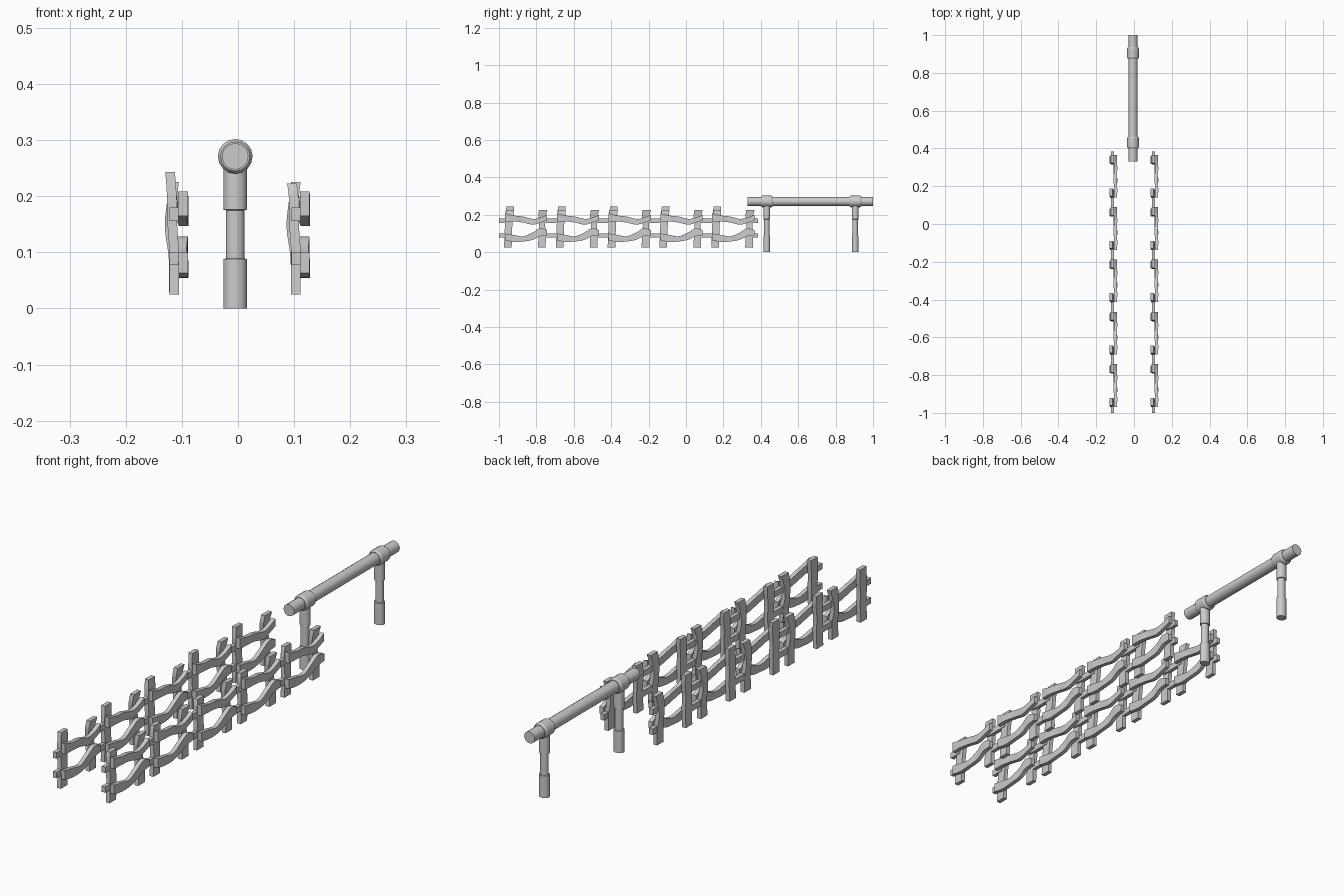
import bpy, bmesh, math
from mathutils import Matrix, Vector

cube = bpy.data.objects.get("Cube")
if cube:
    bpy.data.objects.remove(cube, do_unlink=True)

grey = bpy.data.materials.new("light grey")
grey.use_nodes = True
colour = (0.6, 0.6, 0.6, 1)
grey.diffuse_color = colour
grey.node_tree.nodes["Principled BSDF"].inputs["Base Color"].default_value = colour

SECTIONS, PITCH = 5, 0.277


def finish(name, bm, smooth_angle):
    bmesh.ops.recalc_face_normals(bm, faces=bm.faces)
    mesh = bpy.data.meshes.new(name)
    bm.to_mesh(mesh)
    bm.free()
    mesh.materials.append(grey)
    obj = bpy.data.objects.new(name, mesh)
    bpy.context.collection.objects.link(obj)
    bpy.ops.object.select_all(action='DESELECT')
    obj.select_set(True)
    bpy.context.view_layer.objects.active = obj
    bpy.ops.object.shade_smooth_by_angle(angle=math.radians(smooth_angle))
    return obj


def spline(points, steps=4):
    """Smooth the control points with a Catmull-Rom curve."""
    p = [Vector(q) for q in points]
    p = [2 * p[0] - p[1]] + p + [2 * p[-1] - p[-2]]
    out = []
    for a, b, c, d in zip(p, p[1:], p[2:], p[3:]):
        for i in range(steps):
            t = i / steps
            out.append(0.5 * (2 * b + (c - a) * t + (2 * a - 5 * b + 4 * c - d) * t * t
                              + (3 * b - a - 3 * c + d) * t ** 3))
    return out + [p[-2]]


def plank(name, x, points, upright, thick=0.017):
    """Wavy plank: each point is (along, low side, high side, x shift)."""
    bm = bmesh.new()
    rings = []
    for along, low, high, shift in spline(points):
        ring = []
        for side, across in ((-1, low), (1, low), (1, high), (-1, high)):
            y, z = (across, along) if upright else (along, across)
            ring.append(bm.verts.new((x + shift + side * thick / 2, y, z)))
        rings.append(ring)
    for a, b in zip(rings, rings[1:]):
        for i in range(4):
            j = (i + 1) % 4
            bm.faces.new((a[i], a[j], b[j], b[i]))
    bm.faces.new(rings[0])
    bm.faces.new(rings[-1])
    obj = finish(name, bm, 40)
    array = obj.modifiers.new("sections", 'ARRAY')
    array.count = SECTIONS
    array.use_relative_offset = False
    array.use_constant_offset = True
    array.constant_offset_displace = (0, PITCH, 0)


# Two woven fences, posts on the right of the boards
for side, x, top in (("right", -0.114, 0.243), ("left", 0.103, 0.223)):
    plank(side + "_front_post", x, [
        (0.025, -0.973, -0.932, 0), (0.1, -0.97, -0.93, 0), (0.15, -0.968, -0.928, -0.003),
        (0.2, -0.966, -0.922, -0.004), (top, -0.96, -0.92, -0.007)], True)
    plank(side + "_back_post", x, [
        (0.025, -0.792, -0.75, 0), (0.09, -0.788, -0.75, -0.001), (0.145, -0.785, -0.753, -0.008),
        (0.19, -0.79, -0.75, -0.004), (0.225, -0.786, -0.742, 0)], True)
    plank(side + "_upper_board", x + 0.016, [
        (-0.968, 0.165, 0.208, 0), (-0.92, 0.164, 0.196, 0.001), (-0.87, 0.158, 0.19, -0.002),
        (-0.82, 0.147, 0.178, 0.001), (-0.78, 0.157, 0.184, 0), (-0.742, 0.17, 0.2, -0.001)], False)
    plank(side + "_lower_board", x + 0.016, [
        (-0.968, 0.063, 0.1, 0), (-0.92, 0.055, 0.092, 0), (-0.87, 0.057, 0.085, 0.001),
        (-0.82, 0.066, 0.105, -0.002), (-0.78, 0.085, 0.128, 0), (-0.742, 0.09, 0.118, 0)], False)
    for level, low in (("upper", 0.156), ("lower", 0.077)):
        for end, start, stop in (("front", -1, -0.945), ("back", -0.775, PITCH - 1)):
            plank(f"{side}_{level}_{end}_stub", x, [
                (start, low, low + 0.024, 0), (stop, low, low + 0.024, 0)], False, 0.016)


def turned(name, profile, place):
    """Lathe (radius, height) rings around z, then place the result."""
    bm = bmesh.new()
    n = 16
    rings = [[bm.verts.new((r * math.cos(i * math.tau / n), r * math.sin(i * math.tau / n), h))
              for i in range(n)] for r, h in profile]
    for a, b in zip(rings, rings[1:]):
        for i in range(n):
            j = (i + 1) % n
            bm.faces.new((a[i], a[j], b[j], b[i]))
    bm.faces.new(rings[0])
    bm.faces.new(rings[-1])
    bm.transform(place)
    finish(name, bm, 30)


# Horizontal rail lying along y, with couplings above the two legs
CX, CZ = -0.005, 0.271
along_y = Matrix.Rotation(-math.pi / 2, 4, 'X')
turned("top_pipe", [(0.0235, 0.33), (0.0235, 1)], Matrix.Translation((CX, 0, CZ)) @ along_y)

for end, y in (("front", 0.432), ("back", 0.905)):
    turned(end + "_coupling",
           [(0.026, -0.032), (0.031, -0.024), (0.031, 0.024), (0.026, 0.032)],
           Matrix.Translation((CX, y, CZ)) @ along_y)
    # Leg with thicker sleeves at the foot and the top
    turned(end + "_leg",
           [(0.021, 0), (0.021, 0.088), (0.0165, 0.089), (0.0165, 0.175),
            (0.021, 0.176), (0.021, 0.262)],
           Matrix.Translation((CX, y, 0)) @ Matrix.Scale(0.87, 4, (0, 1, 0)))
